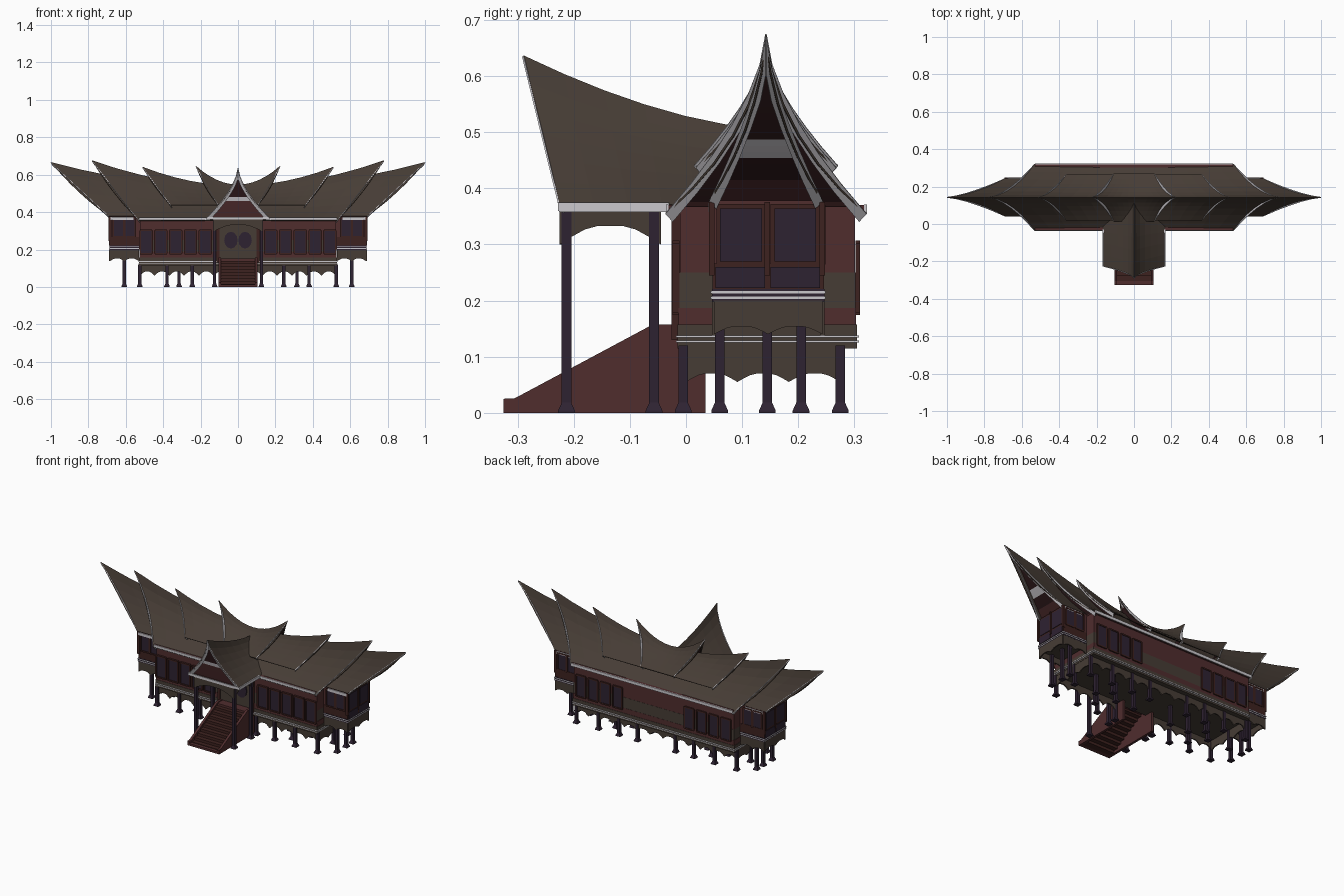
import bpy, bmesh, math
from mathutils import Vector

if "Cube" in bpy.data.objects:
    bpy.data.objects.remove(bpy.data.objects["Cube"])

def material(name, r, g, b):
    m = bpy.data.materials.new(name)
    m.diffuse_color = (r, g, b, 1)
    m.use_nodes = True
    m.node_tree.nodes["Principled BSDF"].inputs["Base Color"].default_value = m.diffuse_color
    return m

ROOF = material("roof_brown", .062, .046, .036)
RED = material("wall_red", .080, .026, .027)
FRAME = material("frame_red", .048, .016, .014)
DARK = material("gable_dark", .028, .010, .011)
PURPLE = material("dark_purple", .027, .016, .031)
WHITE = material("white_trim", .60, .58, .61)

def finish(name, bm, mats, thick=0):
    me = bpy.data.meshes.new(name)
    bm.normal_update()
    bm.to_mesh(me)
    bm.free()
    for m in mats:
        me.materials.append(m)
    ob = bpy.data.objects.new(name, me)
    bpy.context.collection.objects.link(ob)
    if thick:
        mod = ob.modifiers.new("thickness", 'SOLIDIFY')
        mod.thickness, mod.offset = thick, 0
    return ob

def boxes(name, mat, items, mirror=False):
    """Boxes given as x0,x1,y0,y1,z0,z1; mirror copies them across x."""
    bm = bmesh.new()
    if mirror:
        items = items + [(-b, -a, *r) for a, b, *r in items]
    for x0, x1, y0, y1, z0, z1 in items:
        vs = bmesh.ops.create_cube(bm, size=1)['verts']
        for v in vs:
            v.co = ((x0+x1)/2 + v.co.x*(x1-x0), (y0+y1)/2 + v.co.y*(y1-y0), (z0+z1)/2 + v.co.z*(z1-z0))
    finish(name, bm, [mat])

def scallops(name, runs, mat=ROOF):
    """Hanging boards with arched lower edges: (p, q, top, low, rise, arches)."""
    bm = bmesh.new()
    for p, q, top, low, rise, n in runs:
        p, q, prev = Vector(p), Vector(q), None
        k = n * 8
        for i in range(k + 1):
            c = p.lerp(q, i / k)
            h = low + rise * min(1, 1.15 * abs(math.sin(math.pi * i / 8)))
            cur = (bm.verts.new((c.x, c.y, top)), bm.verts.new((c.x, c.y, h)))
            if prev:
                bm.faces.new((prev[0], prev[1], cur[1], cur[0]))
            prev = cur
    finish(name, bm, [mat], .007)

# ---- roofs: upswept ridge, concave slopes, raking gable ends
def roof(name, place, a0, eave, tip, half, ze, zc, zt, power, P, band, red_top):
    NU, NT = 6, 6
    def pt(u, t, side, squeeze=1.0):
        a = a0 + (eave + (tip - eave) * u - a0) * t
        zr = zc + (zt - zc) * abs((a - a0) / (tip - a0)) ** power
        return place(a, side * squeeze * half * (1 - u) ** P, ze + (zr - ze) * u)
    # slopes
    bm = bmesh.new()
    for side in (-1, 1):
        g = [[bm.verts.new(pt(i/NU, j/NT, side)) for j in range(NT+1)] for i in range(NU+1)]
        for i in range(NU):
            for j in range(NT):
                bm.faces.new((g[i][j], g[i+1][j], g[i+1][j+1], g[i][j+1]))
    bmesh.ops.remove_doubles(bm, verts=bm.verts, dist=1e-5)
    bmesh.ops.recalc_face_normals(bm, faces=bm.faces)
    finish(name + "_slopes", bm, [ROOF], .004)
    # gable infill, coloured in height bands
    bm = bmesh.new()
    N = 24
    rows = [[bm.verts.new(pt(i/N, .955, s, .97)) for s in (-1, 1)] for i in range(N)]
    rows.append([bm.verts.new(pt(1, .955, 0))])
    for a, b in zip(rows, rows[1:]):
        f = bm.faces.new((a[0], a[1], *reversed(b)))
        z = f.calc_center_median().z
        f.material_index = 2 if band[0] < z < band[1] else (1 if z < red_top else 0)
    finish(name + "_gable", bm, [DARK, RED, WHITE])
    # edge boards
    bm = bmesh.new()
    for side in (-1, 1):
        prev = None
        for i in range(NU + 1):
            u = i / NU
            w = half * (1 - u) ** P
            a = eave + (tip - eave) * u
            z = ze + (zt - ze) * u
            d = math.copysign(1, tip)
            cur = [bm.verts.new(place(a + .001*d, side * (w + .001), z)),
                   bm.verts.new(place(a - .007*d, side * max(0, w - .012), z - .014))]
            if prev:
                bm.faces.new((*prev, cur[1], cur[0]))
            prev = cur
    finish(name + "_edge_boards", bm, [WHITE], .003)

YC = .1425
for s, label in ((1, "right"), (-1, "left")):
    along = lambda a, w, z, s=s: (s * a, YC + w, z)
    roof(f"{label}_roof_top", along, 0, .107, .225, .1275, .44, .545, .645, 2, 1.45, (0, 0), 0)
    roof(f"{label}_roof_upper", along, 0, .36, .51, .124, .437, .54, .64, 2, 1.45, (0, 0), 0)
    roof(f"{label}_roof_main", along, 0, .53, .78, .178, .355, .535, .675, 2, 1.6, (0, 0), .38)
    roof(f"{label}_roof_end", along, 0, .69, 1.0, .10, .378, .53, .665, 2, 1.4, (.455, .487), .412)
roof("porch_roof", lambda a, w, z: (w, -a, z), -.14, .225, .29, .165, .37, .505, .635, 1.6, 1.55,
     (.455, .478), .455)

# ---- main hall walls
boxes("hall_base", ROOF, [(-.53, .53, -.015, .305, .115, .157)])
boxes("hall_lower_wall", RED, [(-.527, .527, -.013, .303, .157, .187)])
boxes("hall_middle_wall", ROOF, [(-.525, .525, -.012, .302, .187, .25)])
boxes("hall_upper_wall", RED, [(-.525, .525, -.011, .301, .25, .368)])
boxes("hall_base_stripes", WHITE, [(-.533, .533, -.018, .308, z, z + .004) for z in (.125, .134)])
# eaves
boxes("eave_boards", RED, [(.15, .53, -.031, -.008, .36, .370), (0, .53, .298, .317, .36, .370)], True)
boxes("eave_fascia", WHITE, [(.15, .53, -.036, -.031, .354, .371), (0, .53, .317, .323, .354, .371),
                             (.56, .682, .04, .045, .358, .374), (.56, .682, .242, .247, .358, .374)], True)

# ---- end wings
boxes("wing_wall", RED, [(.52, .682, .05, .243, .2, .378)], True)
boxes("wing_panel_board", FRAME, [(.53, .686, .047, .246, .218, .266)], True)
boxes("wing_side_panels", PURPLE, [(.684, .689, y, y + .088, .222, .26) for y in (.053, .151)], True)
boxes("wing_corner_posts", FRAME, [(.676, .692, y, y + .01, .245, .376) for y in (.041, .14, .238)], True)
boxes("wing_stripes", WHITE, [(.53, .69, .044, .249, z, z + .004) for z in (.203, .213)], True)
boxes("wing_stripe_gap", PURPLE, [(.53, .688, .046, .247, .198, .221)], True)
boxes("wing_floor", ROOF, [(.53, .684, .049, .244, .185, .2)], True)

# ---- windows: red frame with dark panes
frames, panes = [], []
def window(x, w, y, d, z0, z1, deep=.012):
    def add(lst, xa, xb, t, za, zb):
        lst.append((xa, xb, min(y, y + d*t), max(y, y + d*t), za, zb))
    for k in (-1, 1):
        add(frames, x + k*w/2 - .004, x + k*w/2 + .004, deep, z0, z1)
    for z in (z0, z1):
        add(frames, x - w/2, x + w/2, deep, z - .004, z + .004)
    add(panes, x - w/2 + .004, x + w/2 - .004, deep * .6, z0 + .004, z1 - .004)
for i in range(5):
    window(.175 + i * .079, .064, -.012, -1, .178, .303)
for i in range(4):
    window(.235 + i * .08, .06, .302, 1, .178, .303, .008)
for x in (.577, .64):
    window(x, .056, .05, -1, .268, .366, .009)
    window(x, .056, .243, 1, .268, .366, .006)
for y in (.098, .195):
    frames.append((.68, .686, y - .044, y + .044, .262, .372))
    panes.append((.68, .689, y - .037, y + .037, .27, .364))
boxes("window_frames", FRAME, frames, True)
boxes("window_panes", PURPLE, panes, True)

# ---- scalloped skirts
runs = []
for s in (-1, 1):
    for y in (.0, .275):
        runs.append(((s*.13, y, 0), (s*.525, y, 0), .118, .06, .022, 5))
    runs.append(((s*.525, 0, 0), (s*.525, .275, 0), .118, .055, .015, 3))
    for y in (.05, .243):
        runs.append(((s*.53, y, 0), (s*.685, y, 0), .2, .138, .014, 2))
    runs.append(((s*.685, .05, 0), (s*.685, .243, 0), .2, .14, .014, 2))
runs.append(((-.13, .275, 0), (.13, .275, 0), .118, .06, .022, 3))
scallops("skirt_boards", runs)
# porch valance
scallops("porch_valance", [((-.125, -.222, 0), (.125, -.222, 0), .37, .30, .032, 1)] +
         [((s*.128, -.225, 0), (s*.128, -.045, 0), .37, .30, .033, 1) for s in (-1, 1)])
boxes("porch_fascia", WHITE, [(.16, .168, -.226, -.03, .358, .375), (0, .166, -.228, -.222, .360, .375)], True)
boxes("porch_ceiling", RED, [(-.158, .158, -.22, -.01, .36, .368)])

# ---- square posts with flared feet
def posts(name, spots, r):
    bm = bmesh.new()
    for x, y, h in spots:
        for sx in (-1, 1):
            prev = None
            for z, k in ((0, 1.75), (.004, 1.75), (.018, 1), (h, 1)):
                ring = [bm.verts.new((sx*x + r*k*i, y + r*k*j, z)) for i, j in ((1, 1), (-1, 1), (-1, -1), (1, -1))]
                if prev:
                    for t in range(4):
                        bm.faces.new((prev[t], prev[(t+1) % 4], ring[(t+1) % 4], ring[t]))
                else:
                    bm.faces.new(ring[::-1])
                prev = ring
            bm.faces.new(prev)
    bmesh.ops.recalc_face_normals(bm, faces=bm.faces)
    finish(name, bm, [PURPLE])
posts("house_posts", [(x, y, .12) for x in (.525, .38, .245, .125) for y in (-.005, .145, .275)] +
      [(.315, .06, .12), (.315, .205, .12)] + [(.608, y, .2) for y in (.06, .145, .205)], .0085)
posts("porch_posts", [(.125, -.213, .365), (.125, -.057, .365)], .0085)

# ---- staircase
boxes("stair_steps", FRAME, [(-.092, .092, -.305 + i*.027, -.268 + i*.027, i*.0155, .0155 + i*.0155) for i in range(9)])
boxes("stair_landing", RED, [(-.1, .1, -.065, .0, .135, .152)])
bm = bmesh.new()
outline = [(-.325, 0), (-.325, .025), (-.305, .026), (-.06, .157), (-.015, .157), (.035, .13), (.035, 0)]
for x in (-.104, .090):
    f = bm.faces.new([bm.verts.new((x, y, z)) for y, z in outline])
    ext = bmesh.ops.extrude_face_region(bm, geom=[f])['geom']
    for v in ext:
        if isinstance(v, bmesh.types.BMVert):
            v.co.x += .014
bmesh.ops.recalc_face_normals(bm, faces=bm.faces)
finish("stair_side_walls", bm, [RED])
boxes("stair_foot", RED, [(-.104, .104, -.325, -.3, 0, .012)])

# ---- entrance: brown panel with two rounded dark openings
boxes("entrance_panel", ROOF, [(-.1, .1, -.02, -.01, .157, .35)])
boxes("entrance_jambs", FRAME, [(.1, .115, -.026, -.01, .13, .355)], True)
bm = bmesh.new()
for cx in (-.038, .038):
    bm.faces.new([bm.verts.new((cx + .036*math.cos(t*math.pi/6), -.023, .25 + .045*math.sin(t*math.pi/6)))
                  for t in range(12)])
finish("entrance_openings", bm, [PURPLE], .005)
